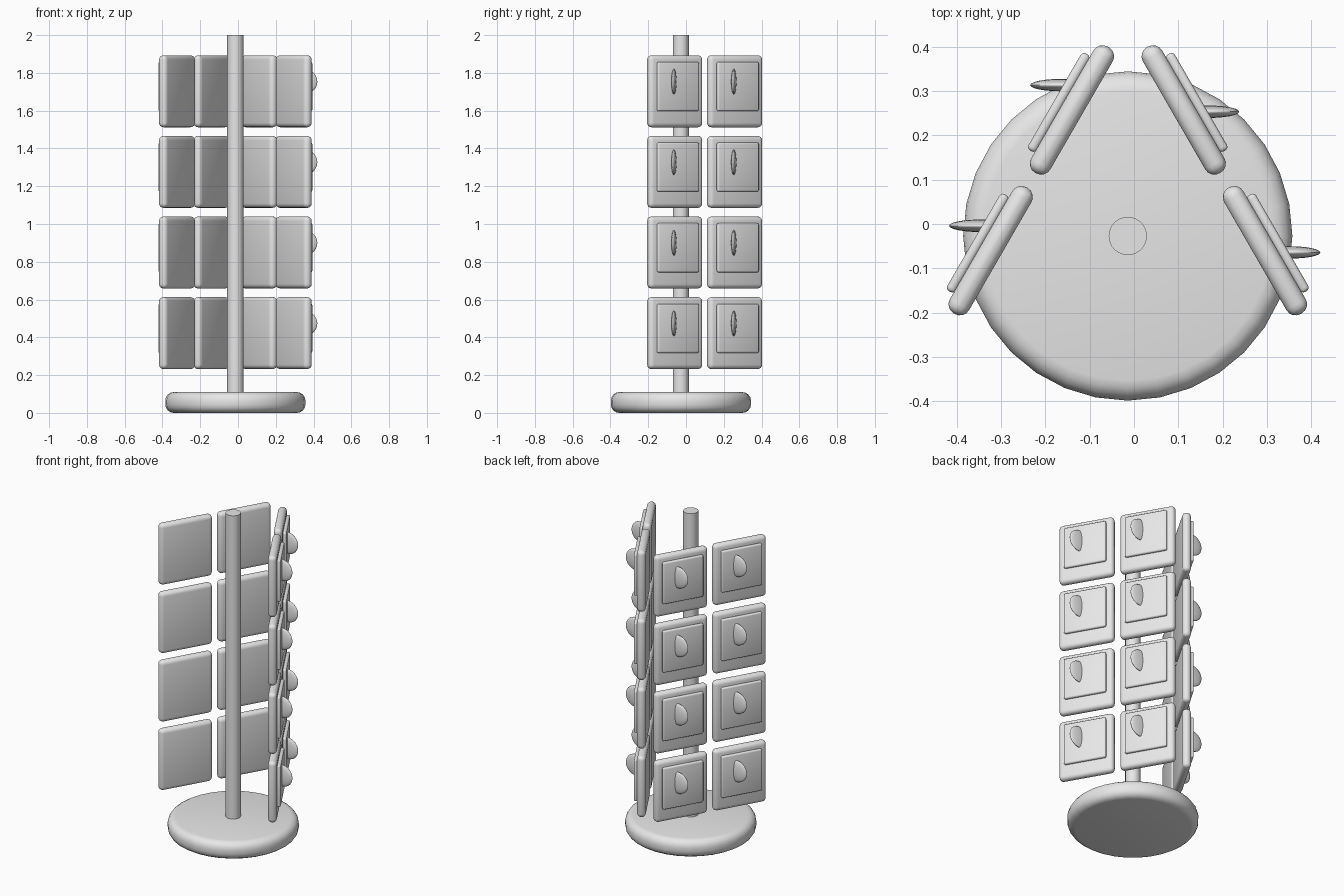
import bpy, math
from mathutils import Vector

if "Cube" in bpy.data.objects:
    bpy.data.objects.remove(bpy.data.objects["Cube"])

CX, CY = -0.014, -0.027          # axis of the stand
TILT = math.radians(30)          # panel normals, measured from the x axis

grey = bpy.data.materials.new("light grey")
grey.diffuse_color = (0.8, 0.8, 0.8, 1)
grey.use_nodes = True
grey.node_tree.nodes["Principled BSDF"].inputs["Base Color"].default_value = grey.diffuse_color


def finish(name, bevel=0, segments=4):
    ob = bpy.context.object
    ob.name = name
    ob.data.materials.append(grey)
    bpy.ops.object.transform_apply(location=False, rotation=False, scale=True)
    if bevel:
        mod = ob.modifiers.new("rounding", 'BEVEL')
        mod.width, mod.segments = bevel, segments
        mod.limit_method = 'ANGLE'
        mod.angle_limit = math.radians(40)
        bpy.ops.object.modifier_apply(modifier=mod.name)
    bpy.ops.object.shade_smooth_by_angle(angle=math.radians(40))
    return ob


def disc(name, radius, z0, z1, bevel=0):
    bpy.ops.mesh.primitive_cylinder_add(vertices=32, radius=radius, depth=z1 - z0,
                                        location=(CX, CY, (z0 + z1) / 2))
    return finish(name, bevel)


def slab(name, center, size, angle, bevel, segments):
    bpy.ops.mesh.primitive_cube_add(size=1, location=center, rotation=(0, 0, angle))
    bpy.context.object.scale = size
    return finish(name, bevel, segments)


# Round foot and central pole
disc("base", 0.371, 0, 0.11, 0.045)
disc("pole", 0.043, 0.08, 2.0)

# Four columns of panels, two on each side, four rows high
for side, word in ((1, "right"), (-1, "left")):
    angle = TILT if side > 0 else math.pi - TILT
    normal = Vector((math.cos(angle), math.sin(angle), 0))
    for px, py, place in ((0.126, 0.257, "back"), (0.309, -0.06, "front")):
        for row in range(4):
            c = Vector((CX + side * px, py, 0.4225 + row * 0.4267))
            tag = f"{place}_{word}_{row + 1}"
            slab("panel_" + tag, c, (0.05, 0.328, 0.381), angle, 0.0235, 4)
            # Thin raised plate on the outer face
            slab("plate_" + tag, c + normal * 0.034 + Vector((0, 0, 0.025)),
                 (0.022, 0.252, 0.26), angle, 0.009, 3)
            # Flattened peg sticking out sideways
            off = (0.055, -0.004) if side > 0 else (-0.024, 0.056)
            bpy.ops.mesh.primitive_uv_sphere_add(
                segments=24, ring_count=14, radius=1,
                location=c + Vector((off[0], off[1], 0.051)))
            bpy.context.object.scale = (0.07, 0.014, 0.067)
            finish("peg_" + tag)
